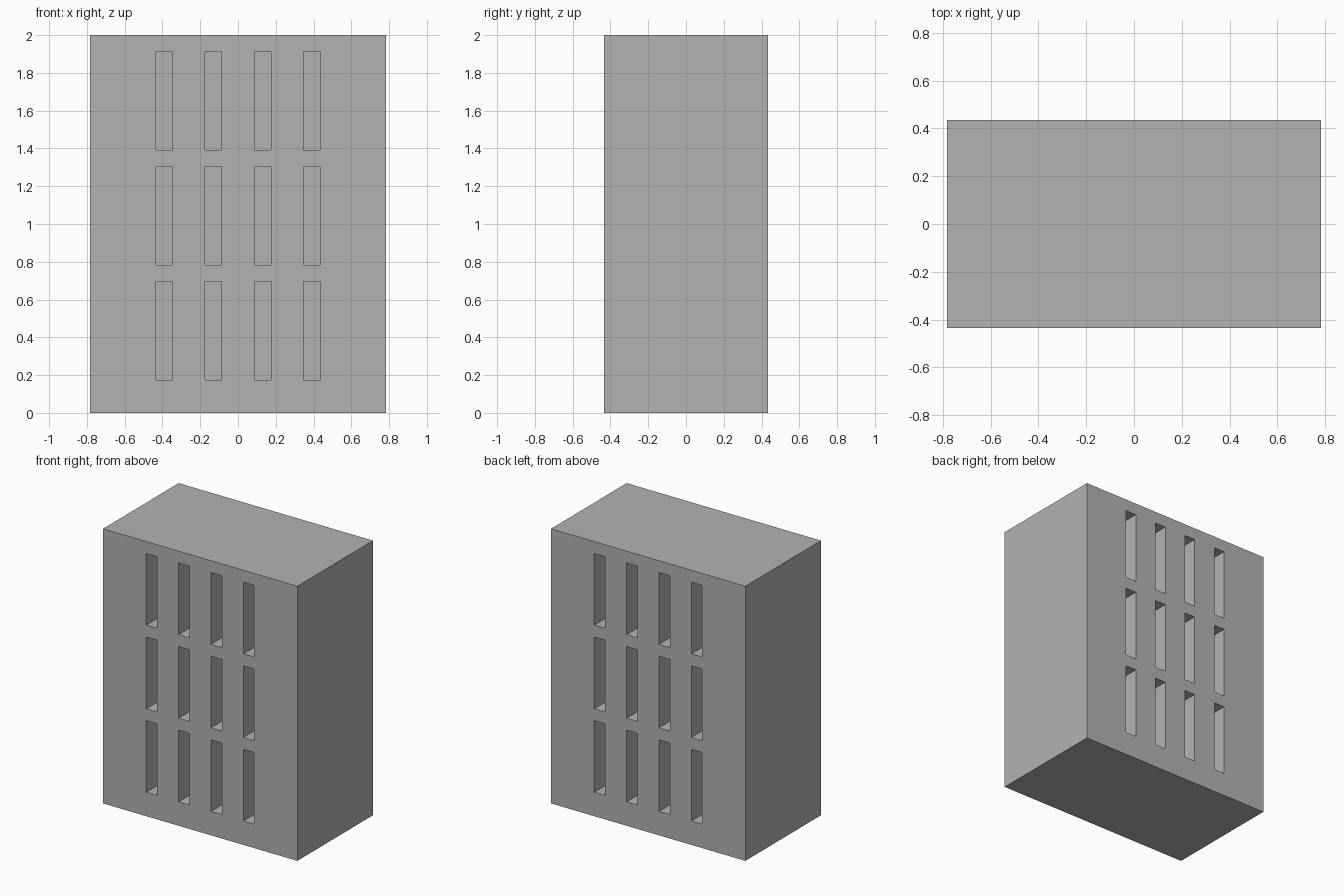
import bpy
import bmesh
from mathutils import Matrix, Vector

default = bpy.data.objects.get("Cube")
if default:
    bpy.data.objects.remove(default, do_unlink=True)

U = 2 / 23                      # module: the block is 18 x 10 x 23 modules
WIDTH, DEPTH, HEIGHT = 18 * U, 10 * U, 23 * U
RECESS = 2 * U

grey = bpy.data.materials.new("plain grey")
grey.use_nodes = True
colour = (0.45, 0.45, 0.45, 1)
grey.diffuse_color = colour
grey.node_tree.nodes["Principled BSDF"].inputs["Base Color"].default_value = colour


def add_box(bm, centre, size):
    matrix = Matrix.Translation(centre) @ Matrix.Diagonal((*size, 1))
    bmesh.ops.create_cube(bm, size=1, matrix=matrix)


def make_object(name, bm):
    mesh = bpy.data.meshes.new(name)
    bm.to_mesh(mesh)
    bm.free()
    mesh.materials.append(grey)
    obj = bpy.data.objects.new(name, mesh)
    bpy.context.collection.objects.link(obj)
    return obj


# Main block
bm = bmesh.new()
add_box(bm, Vector((0, 0, HEIGHT / 2)), (WIDTH, DEPTH, HEIGHT))
block = make_object("building_block", bm)

# Tall window recesses: four columns, three floors, front and back
bm = bmesh.new()
for side in (-1, 1):
    for column in (-4.5, -1.5, 1.5, 4.5):
        for floor in (5, 12, 19):
            add_box(bm, Vector((column * U, side * DEPTH / 2, floor * U)),
                    (U, 2 * RECESS, 6 * U))
cutter = make_object("window_cutter", bm)

cut = block.modifiers.new("window_recesses", "BOOLEAN")
cut.operation = "DIFFERENCE"
cut.solver = "EXACT"
cut.object = cutter

# Bake the cut, then drop the cutter
graph = bpy.context.evaluated_depsgraph_get()
baked = bpy.data.meshes.new_from_object(block.evaluated_get(graph))
block.modifiers.clear()
block.data = baked
bpy.data.objects.remove(cutter, do_unlink=True)
